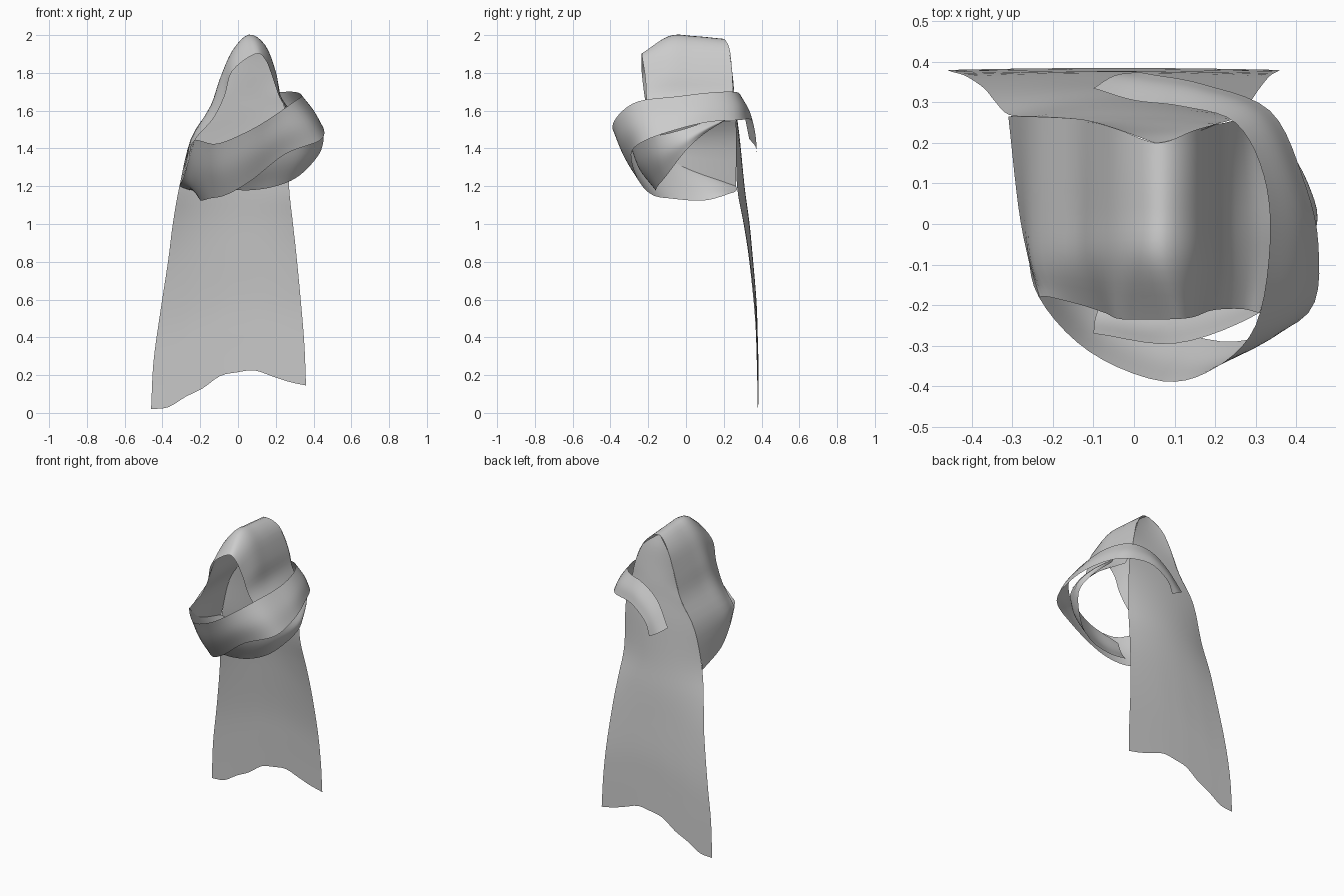
import bpy
from mathutils import Vector


def spline(pts, n):
    """Smooth open curve through pts, n steps per span."""
    p = [Vector(q) for q in pts]
    p = [2 * p[0] - p[1]] + p + [2 * p[-1] - p[-2]]
    out = []
    for i in range(1, len(p) - 2):
        a, b, c, d = p[i - 1:i + 3]
        for k in range(n):
            t = k / n
            out.append(0.5 * (2 * b + (c - a) * t + (2 * a - 5 * b + 4 * c - d) * t * t
                              + (3 * b - a - 3 * c + d) * t ** 3))
    return out + [p[-2]]


def loft(name, rows, n_row, n_col):
    """Smooth cloth sheet through rows of control points."""
    rows = [spline(r, n_row) for r in rows]
    cols = [spline(c, n_col) for c in zip(*rows)]
    h = len(cols[0])
    verts = [v for c in cols for v in c]
    faces = [(i * h + j, (i + 1) * h + j, (i + 1) * h + j + 1, i * h + j + 1)
             for i in range(len(cols) - 1) for j in range(h - 1)]
    me = bpy.data.meshes.new(name)
    me.from_pydata(verts, [], faces)
    me.shade_smooth()
    ob = bpy.data.objects.new(name, me)
    bpy.context.collection.objects.link(ob)
    return ob


def band(name, upper, lower, bulge):
    """Scarf strip between two edges, bulging away from the neck."""
    rows = []
    for u, l in zip(upper, lower):
        u, l = Vector(u), Vector(l)
        m = (u + l) / 2
        out = Vector((m.x - 0.05, m.y, -0.08)).normalized() * bulge
        rows.append([u, m + out, l])
    return loft(name, rows, 5, 5)


# Hood: arches from the back to the face opening
back_arch = [(-.31, 1.2), (-.25, 1.45), (-.145, 1.62), (-.09, 1.76), (-.03, 1.9), (.06, 1.98),
             (.145, 1.93), (.197, 1.8), (.225, 1.68), (.265, 1.59), (.29, 1.54)]
mid_arch = [(-.145, 1.62), (-.095, 1.76), (-.03, 1.91), (.06, 1.995),
            (.145, 1.94), (.2, 1.8), (.225, 1.68), (.28, 1.6), (.345, 1.55)]
front_arch = [(-.235, 1.43), (-.21, 1.47), (-.13, 1.56), (-.07, 1.68), (-.03, 1.81), (.09, 1.9),
              (.145, 1.87), (.185, 1.77), (.22, 1.67), (.27, 1.6), (.31, 1.57)]
back_y = [.265, .265, .26, .25, .23, .2, .23, .245, .25, .26, .265]
front_y = [-.18, -.18, -.2, -.22, -.235, -.235, -.23, -.215, -.21, -.21, -.22]


def arch(pts, ys):
    return [(x, y, z) for (x, z), y in zip(pts, ys)]


loft("hood", [arch(back_arch, back_y),
              arch([(-.285, 1.25), (-.25, 1.45)] + mid_arch, [.04] * 11),
              arch([(-.26, 1.335), (-.245, 1.45)] + mid_arch, [-.09] * 11),
              arch(front_arch, front_y)], 4, 5)

# Back panel and cape: height, left, right, edge depth, middle depth
cape_rows = [(1.98, .05, .07, .2, .2), (1.9, -.03, .163, .23, .222), (1.78, -.085, .205, .247, .24),
             (1.68, -.12, .225, .252, .255), (1.6, -.155, .25, .26, .265), (1.45, -.25, .265, .265, .285),
             (1.2, -.31, .27, .27, .31), (1.0, -.345, .29, .305, .335), (.8, -.37, .31, .335, .352),
             (.5, -.415, .335, .365, .373), (.25, -.448, .352, .375, .38), (0, -.46, .36, .38, .385)]
hem = [.02, .03, .085, .13, .195, .215, .225, .195, .165, .145]
rows = []
for z, xl, xr, ye, ym in cape_rows:
    drop = max(0, 1 - z / 1.2) ** 1.5
    row = []
    for i, lift in enumerate(hem):
        t = i / (len(hem) - 1)
        row.append((xl + (xr - xl) * t, ye + (ym - ye) * (1 - (2 * t - 1) ** 2), z + lift * drop))
    rows.append(row)
loft("cape", rows, 3, 4)

# Outer scarf wrap, from the left hem round the front to the hanging end at the back
band("scarf_outer_wrap",
     [(-.31, .265, 1.2), (-.267, -.03, 1.31), (-.235, -.18, 1.44), (-.11, -.315, 1.425), (.07, -.388, 1.5),
      (.2, -.355, 1.58), (.3, -.25, 1.65), (.335, -.05, 1.675), (.32, .12, 1.695), (.25, .25, 1.7),
      (.12, .29, 1.68), (0, .305, 1.6), (-.1, .335, 1.45)],
     [(-.2, .26, 1.17), (-.2, .1, 1.125), (-.15, -.08, 1.135), (-.06, -.18, 1.155), (.07, -.25, 1.23),
      (.25, -.29, 1.37), (.43, -.22, 1.44), (.455, -.05, 1.5), (.415, .12, 1.54), (.335, .28, 1.55),
      (.17, .345, 1.55), (.05, .368, 1.47), (.01, .375, 1.38)], .012)

# Inner scarf wrap, showing below the outer one on the right
band("scarf_inner_wrap",
     [(-.1, -.27, 1.36), (.1, -.295, 1.43), (.29, -.23, 1.48), (.38, -.15, 1.47), (.42, -.02, 1.5),
      (.395, .1, 1.54), (.33, .23, 1.58)],
     [(-.07, -.16, 1.19), (.05, -.16, 1.178), (.2, -.15, 1.2), (.33, -.1, 1.26), (.44, 0, 1.39),
      (.42, .1, 1.48), (.35, .21, 1.55)], .02)
